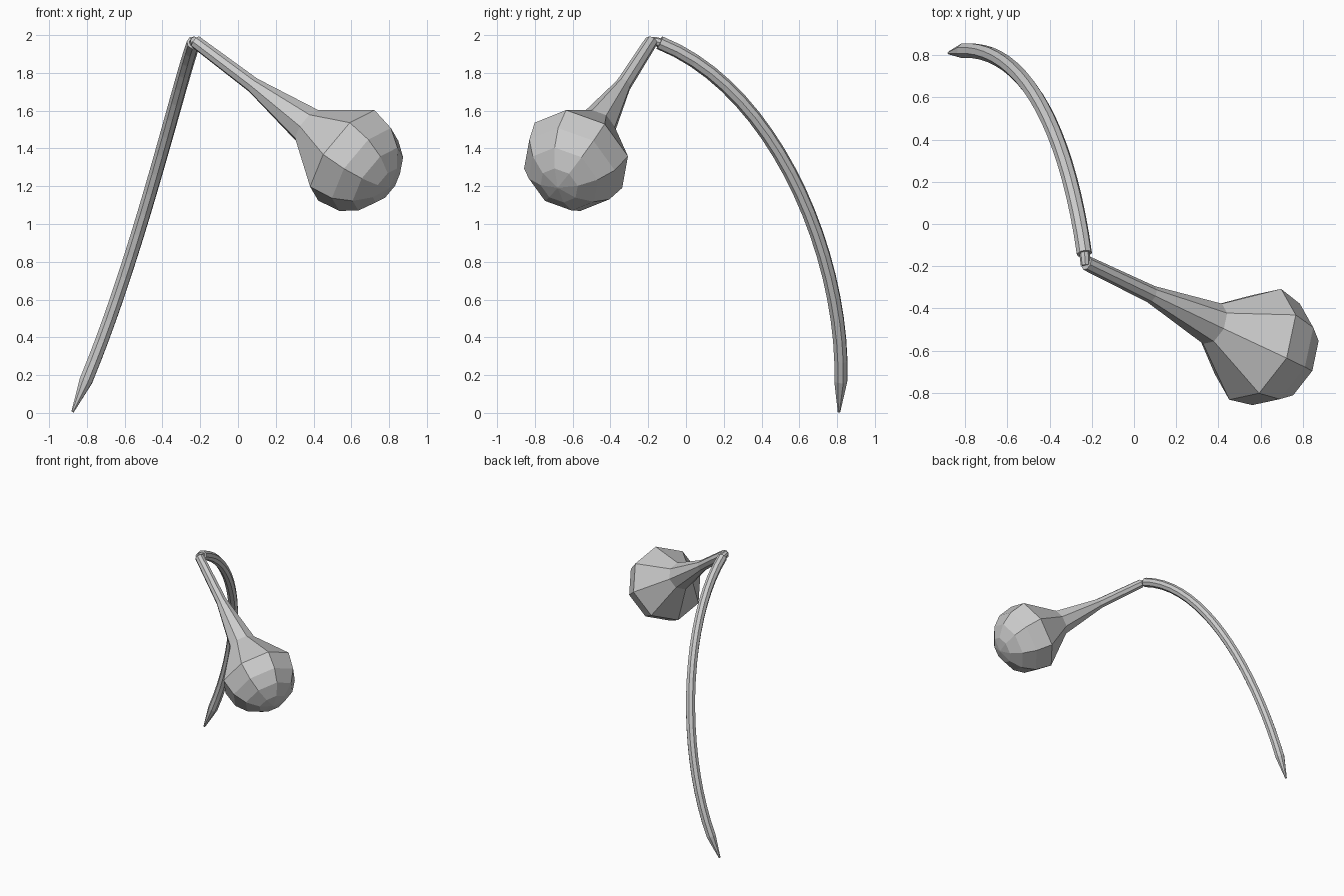
import bpy, bmesh
from math import sin, cos, pi, radians
from mathutils import Vector
from mathutils.geometry import interpolate_bezier

if "Cube" in bpy.data.objects:
    bpy.data.objects.remove(bpy.data.objects["Cube"])

SIDES = 8


def sweep(name, path, radii, phase=0.0, ref=Vector((0, -1, 0))):
    """Flat-faced round tube along a path, with one radius per point."""
    bm = bmesh.new()
    rings = []
    last = len(path) - 1
    for i, (p, r) in enumerate(zip(path, radii)):
        t = (path[min(i + 1, last)] - path[max(i - 1, 0)]).normalized()
        v = (ref - t * ref.dot(t)).normalized()
        u = v.cross(t).normalized()
        rings.append([bm.verts.new(p + r * (u * cos(a) + v * sin(a)))
                      for a in (phase + 2 * pi * k / SIDES for k in range(SIDES))])
    for a, b in zip(rings, rings[1:]):
        for k in range(SIDES):
            n = (k + 1) % SIDES
            bm.faces.new((a[k], a[n], b[n], b[k]))
    bm.faces.new(rings[0][::-1])
    bm.faces.new(rings[-1])
    bmesh.ops.recalc_face_normals(bm, faces=bm.faces)
    mesh = bpy.data.meshes.new(name)
    bm.to_mesh(mesh)
    bm.free()
    ob = bpy.data.objects.new(name, mesh)
    bpy.context.collection.objects.link(ob)
    return ob


# Curved stem with a pointed foot
arc = interpolate_bezier(Vector((-0.805, 0.82, 0.17)), Vector((-0.53, 0.84, 0.83)),
                         Vector((-0.32, 0.47, 1.72)), Vector((-0.235, -0.14, 1.96)), 20)
stem = [Vector((-0.876, 0.81, 0.005))] + list(arc)
sweep("stem", stem, [0.007] + [0.037] * len(arc), ref=Vector((0.8, 0.3, -0.3)))

# Drooping neck that flares into a faceted bulb
top = Vector((-0.225, -0.185, 1.965))
centre = Vector((0.585, -0.575, 1.355))
axis = (centre - top).normalized()
reach = (centre - top).length
R = 0.29
profile = [(0, 0.035), (0.41, 0.042), (0.80, 0.105)]
profile += [(reach + R * sin(radians(a)), R * cos(radians(a)))
            for a in (-3, 24, 46, 68, 89)]
sweep("neck_and_bulb", [top + axis * d for d, r in profile],
      [r for d, r in profile], phase=radians(14))

# Small knuckle joining the stem and the neck
sweep("joint", [Vector((-0.235, -0.125, 1.955)), Vector((-0.233, -0.155, 1.965)),
                Vector((-0.23, -0.195, 1.97))], [0.025, 0.024, 0.022],
      ref=Vector((0, 0, 1)))
